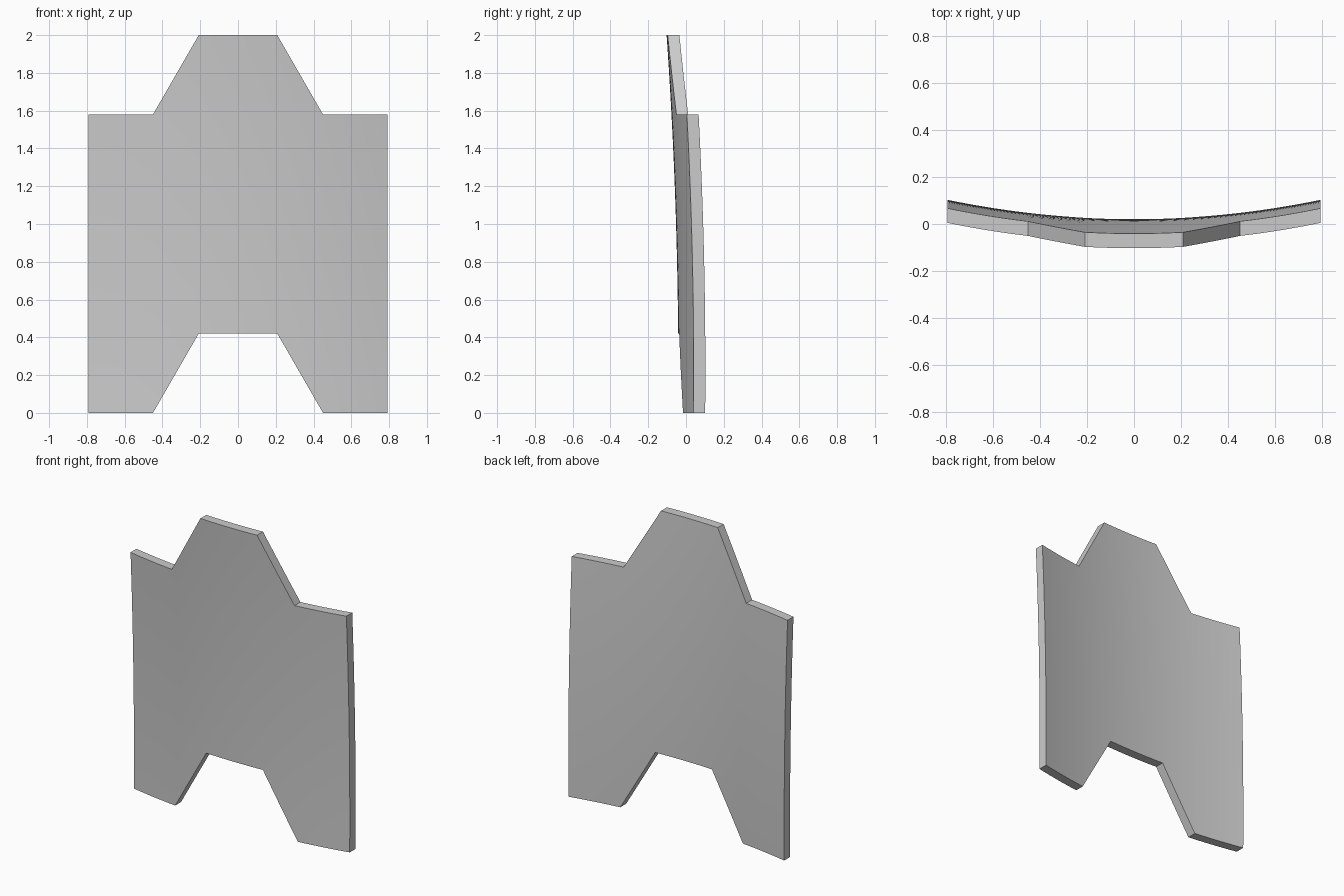
import bpy
import bmesh
import math

cube = bpy.data.objects.get("Cube")
if cube:
    bpy.data.objects.remove(cube, do_unlink=True)

HALF_WIDTH, SHOULDER, CREST = 0.792, 0.45, 0.208
STEP, HEIGHT, THICKNESS = 0.42, 2.0, 0.062
ROWS = 20


def rise(x):
    """Height of the crest and of the matching notch at x."""
    t = (SHOULDER - abs(x)) / (SHOULDER - CREST)
    return STEP * min(max(t, 0), 1)


def bend(x, z):
    """Double curvature of the front surface."""
    return 0.13 * x * x - 0.0197 * (z - 0.23) ** 2 - 0.041


def spaced(a, b, count):
    return [a + (b - a) * i / count for i in range(count)]


# Column positions, keeping the outline corners exact
columns = (spaced(-HALF_WIDTH, -SHOULDER, 8) + spaced(-SHOULDER, -CREST, 6)
           + spaced(-CREST, CREST, 10) + spaced(CREST, SHOULDER, 6)
           + spaced(SHOULDER, HALF_WIDTH, 8) + [HALF_WIDTH])

# Front surface as a bent grid between the notched and crested edges
bm = bmesh.new()
grid = []
for x in columns:
    low = rise(x)
    high = HEIGHT - STEP + rise(x)
    heights = [low + (high - low) * r / ROWS for r in range(ROWS + 1)]
    grid.append([bm.verts.new((x, bend(x, z), z)) for z in heights])
for a, b in zip(grid, grid[1:]):
    for r in range(ROWS):
        bm.faces.new((a[r], b[r], b[r + 1], a[r + 1]))

# Thickness towards the back
result = bmesh.ops.extrude_face_region(bm, geom=bm.faces[:], use_keep_orig=True)
back = [v for v in result["geom"] if isinstance(v, bmesh.types.BMVert)]
bmesh.ops.translate(bm, verts=back, vec=(0, THICKNESS, 0))
bmesh.ops.recalc_face_normals(bm, faces=bm.faces[:])

mesh = bpy.data.meshes.new("curved_plate")
bm.to_mesh(mesh)
bm.free()
plate = bpy.data.objects.new("curved_plate", mesh)
bpy.context.collection.objects.link(plate)

# Plain grey material
grey = bpy.data.materials.new("light_grey")
grey.use_nodes = True
color = (0.6, 0.6, 0.6, 1)
grey.diffuse_color = color
grey.node_tree.nodes["Principled BSDF"].inputs["Base Color"].default_value = color
mesh.materials.append(grey)

# Smooth surfaces with crisp rims
bpy.ops.object.select_all(action="DESELECT")
plate.select_set(True)
bpy.context.view_layer.objects.active = plate
bpy.ops.object.shade_smooth_by_angle(angle=math.radians(30))
